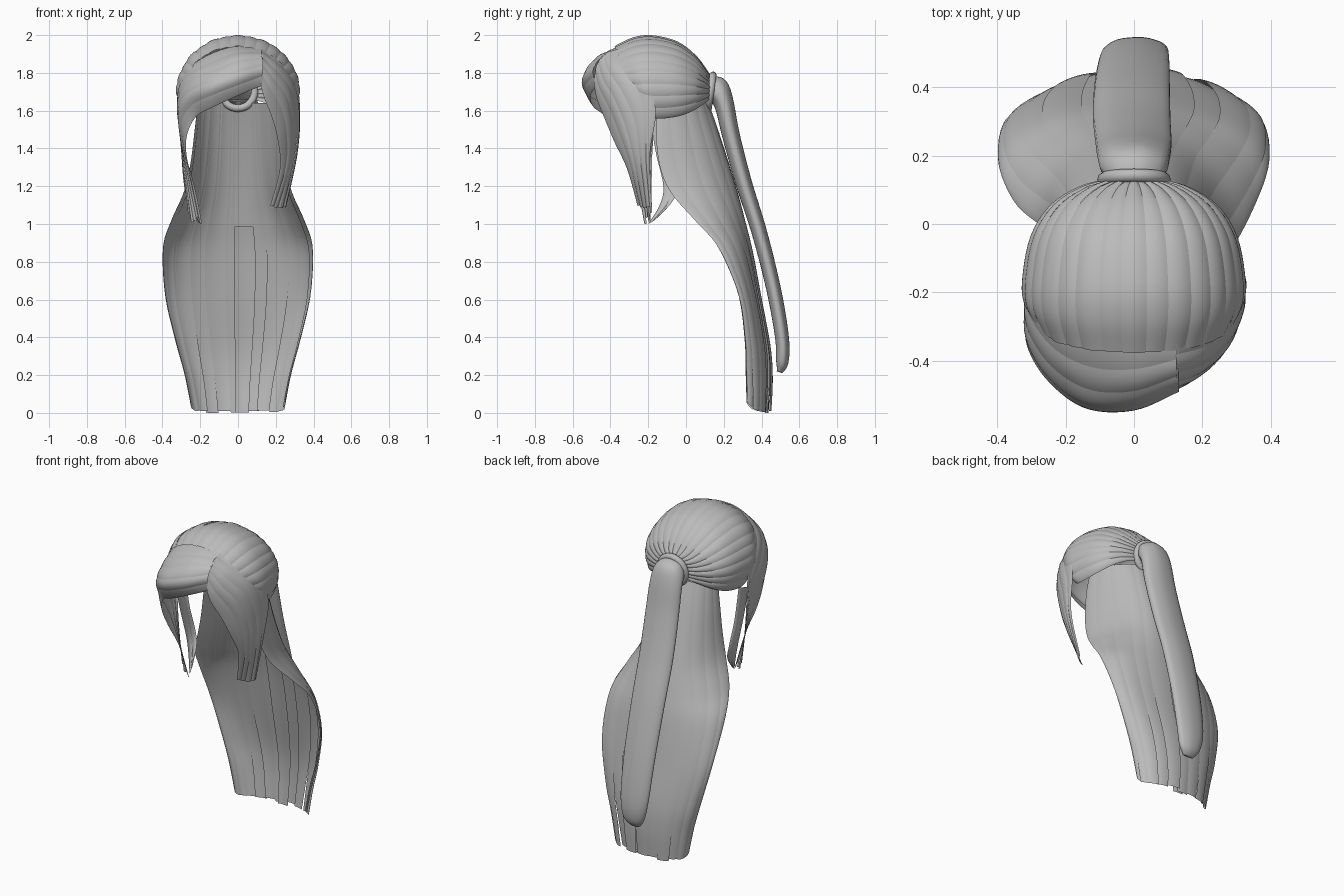
import bpy, bmesh, math, random
from mathutils import Vector

random.seed(4)
if "Cube" in bpy.data.objects:
    bpy.data.objects.remove(bpy.data.objects["Cube"])

hair_grey = bpy.data.materials.new("hair_grey")
hair_grey.use_nodes = True
GREY = (0.5, 0.5, 0.5, 1)
hair_grey.diffuse_color = GREY
hair_grey.node_tree.nodes["Principled BSDF"].inputs["Base Color"].default_value = GREY


def spline(points, t):
    """Smooth curve through tuples of any length, t from 0 to 1."""
    pts = [Vector(p) for p in points]
    last = len(pts) - 1
    s = min(max(t, 0), 1) * last
    i = min(int(s), last - 1)
    f = s - i
    b, c = pts[i], pts[i + 1]
    a = pts[i - 1] if i else b * 2 - c
    d = pts[i + 2] if i + 2 <= last else c * 2 - b
    return b + (c - a) * (f / 2) + (a * 2 - b * 5 + c * 4 - d) * (f * f / 2) \
        + (b * 3 - a - c * 3 + d) * (f ** 3 / 2)


def finish(name, bm):
    mesh = bpy.data.meshes.new(name)
    bm.to_mesh(mesh)
    bm.free()
    mesh.materials.append(hair_grey)
    obj = bpy.data.objects.new(name, mesh)
    bpy.context.collection.objects.link(obj)
    for poly in mesh.polygons:
        poly.use_smooth = True


def away(p):
    """Direction from the middle of the head."""
    return p - Vector((0, -0.1, min(p.z, 1.65)))


def outward(surf, u, v):
    """Surface normal pointing away from the middle of the head."""
    e = 0.01
    n = (surf(u + e, v) - surf(u - e, v)).cross(surf(u, v + e) - surf(u, v - e))
    n.normalize()
    return n if n.dot(away(surf(u, v))) > 0 else -n


def strands(name, surf, count, ridge, v_range=(0, 1), u_range=(0, 1),
            rows=28, cols=6, taper=0.0, ragged=0.0, overlap=0.08, layer=0.0):
    """Cover a surface with rounded, overlapping strands that fan out to their ends."""
    bm = bmesh.new()
    width = (u_range[1] - u_range[0]) / count
    for k in range(count):
        mid = u_range[0] + (k + 0.5) * width
        end = v_range[1] - random.random() * ragged
        lift = random.uniform(0, ridge)
        fan = random.uniform(-layer, layer)
        grid = []
        for i in range(rows + 1):
            f = i / rows
            v = v_range[0] + (end - v_range[0]) * f
            half = width * (0.5 + overlap) * (1 - taper * f ** 4)
            row = []
            for j in range(cols + 1):
                s = 2 * j / cols - 1
                u = min(max(mid + s * half, 0), 1)
                height = ridge * (1 - s * s) + lift + fan * f * f
                row.append(bm.verts.new(surf(u, v) + outward(surf, u, v) * height))
            grid.append(row)
        for a, b in zip(grid, grid[1:]):
            for j in range(cols):
                bm.faces.new((a[j], a[j + 1], b[j + 1], b[j]))
    bmesh.ops.dissolve_degenerate(bm, dist=1e-6, edges=bm.edges)
    bm.normal_update()
    for face in bm.faces:
        if face.normal.dot(away(face.calc_center_median())) < 0:
            face.normal_flip()
    finish(name, bm)


def patch(sections):
    return lambda u, v: spline([spline(s, u) for s in sections], v)


# Combed cap: sections run from the tie to the hairline (y, half width, height)
CAP = [(.125, .075, .08), (.1, .16, .12), (.045, .24, .19), (-.05, .295, .26),
       (-.18, .318, .292), (-.28, .316, .28), (-.375, .285, .235)]


def cap(u, v):
    side = 2 * u - 1
    a = math.radians(119) * side
    y, w, h = spline(CAP, v)
    return Vector((w * math.sin(a), y + 0.18 * v ** 3 * side * side, 1.7 + h * math.cos(a)))


strands("scalp_hair", cap, 19, 0.005, overlap=0.05)

# Long back hair: U-shaped sections (z, half width, rear y, left depth, right depth)
BACK = [(1.64, .21, .115, .26, .13), (1.5, .225, .165, .325, .18),
        (1.3, .25, .23, .37, .24), (1.15, .285, .275, .355, .27),
        (1.0, .35, .315, .27, .25), (.85, .395, .35, .18, .18),
        (.6, .385, .395, .12, .12), (.35, .33, .44, .13, .13),
        (.18, .285, .45, .135, .135), (0, .25, .44, .12, .12)]


def back(u, v):
    a = math.pi * (u - 0.5)
    z, w, y, left, right = spline(BACK, v)
    depth = left if u > 0.5 else right
    z += 0.05 * v * abs(2 * u - 1) ** 6
    return Vector((w * math.sin(a), y - depth * (1 - math.cos(a)), z))


def inner_back(u, v):
    return back(u, v) - outward(back, u, v) * 0.02


strands("back_hair", back, 11, 0.003, rows=40, taper=0.12, ragged=0.01,
        overlap=0.12, layer=0.01)
strands("inner_back_strand", inner_back, 1, 0.004, v_range=(.45, 1), u_range=(.49, .57))

# Swept fringe, running from the parting round into the right lock
FRINGE = [
    [(.13, -.33, 1.925), (.13, -.43, 1.89), (.13, -.485, 1.82), (.12, -.475, 1.73)],
    [(0, -.34, 1.94), (0, -.47, 1.88), (0, -.54, 1.78), (0, -.505, 1.68)],
    [(-.12, -.33, 1.91), (-.13, -.465, 1.83), (-.14, -.535, 1.73), (-.13, -.49, 1.62)],
    [(-.23, -.29, 1.85), (-.24, -.4, 1.78), (-.25, -.455, 1.68), (-.22, -.43, 1.57)],
    [(-.305, -.2, 1.77), (-.312, -.29, 1.7), (-.31, -.35, 1.6), (-.27, -.38, 1.47)],
    [(-.31, -.17, 1.58), (-.31, -.2, 1.53), (-.3, -.26, 1.45), (-.27, -.32, 1.35)],
    [(-.29, -.18, 1.32), (-.28, -.2, 1.29), (-.26, -.23, 1.25), (-.23, -.26, 1.2)],
    [(-.26, -.18, 1.02), (-.24, -.19, 1.01), (-.21, -.2, 1.0), (-.19, -.22, 1.0)]]
strands("fringe_and_right_lock", patch(FRINGE), 5, 0.004, rows=40, taper=0.15, ragged=0.02)

# Second right lock behind it, swinging back and then forward at the tip
REAR_LOCK = [
    [(-.3, -.1, 1.58), (-.31, -.14, 1.57), (-.31, -.19, 1.56)],
    [(-.285, -.08, 1.38), (-.295, -.11, 1.38), (-.295, -.16, 1.38)],
    [(-.27, -.045, 1.22), (-.28, -.08, 1.21), (-.28, -.12, 1.2)],
    [(-.245, -.065, 1.13), (-.25, -.1, 1.11), (-.25, -.14, 1.1)],
    [(-.21, -.165, 1.02), (-.205, -.18, 1.01), (-.2, -.2, 1.0)]]
strands("right_rear_lock", patch(REAR_LOCK), 2, 0.004, ragged=0.02)

# Left lock, from the parting down past the temple
LOCK = [
    [(.12, -.33, 1.93), (.12, -.42, 1.9), (.12, -.47, 1.84), (.12, -.485, 1.73)],
    [(.22, -.3, 1.87), (.21, -.39, 1.82), (.185, -.445, 1.75), (.14, -.47, 1.66)],
    [(.3, -.22, 1.78), (.285, -.32, 1.72), (.25, -.39, 1.65), (.18, -.43, 1.56)],
    [(.325, -.16, 1.6), (.315, -.25, 1.56), (.28, -.33, 1.5), (.21, -.38, 1.44)],
    [(.31, -.19, 1.37), (.3, -.23, 1.35), (.27, -.28, 1.32), (.22, -.31, 1.29)],
    [(.25, -.18, 1.09), (.24, -.2, 1.08), (.2, -.23, 1.08), (.165, -.25, 1.08)]]
strands("left_lock", patch(LOCK), 5, 0.004, rows=36, taper=0.1, ragged=0.02)

# Ponytail: flattened tube (x, y, z, half width, half thickness)
TAIL = [(0, .12, 1.7, .07, .07), (0, .16, 1.71, .095, .07), (0, .2, 1.64, .105, .052),
        (0, .238, 1.47, .11, .046), (-.005, .305, 1.22, .112, .043),
        (-.005, .39, .95, .11, .04), (0, .465, .65, .104, .038),
        (.005, .508, .4, .094, .036), (.01, .51, .27, .072, .032),
        (.01, .495, .215, .035, .015)]
bm = bmesh.new()
rings = []
for i in range(49):
    t = i / 48
    x, y, z, w, d = spline(TAIL, t)
    step = spline(TAIL, min(t + .01, 1)) - spline(TAIL, max(t - .01, 0))
    across = Vector((0, -step[2], step[1])).normalized()
    ring = []
    for j in range(28):
        a = math.tau * j / 28
        bump = 1 + 0.025 * abs(math.sin(3.5 * a))
        ring.append(bm.verts.new(Vector((x + w * bump * math.cos(a), y, z))
                                 + across * d * bump * math.sin(a)))
    rings.append(ring)
for a, b in zip(rings, rings[1:]):
    for j in range(28):
        bm.faces.new((a[j], a[j - 1], b[j - 1], b[j]))
for ring in (rings[0], rings[-1]):
    bm.faces.new(ring)
bmesh.ops.recalc_face_normals(bm, faces=bm.faces)
finish("ponytail", bm)

# Hair tie
bpy.ops.mesh.primitive_torus_add(major_radius=.088, minor_radius=.02, major_segments=32,
                                 minor_segments=10, location=(0, .13, 1.7),
                                 rotation=(math.radians(82), 0, 0))
tie = bpy.context.object
tie.name = "hair_tie"
tie.data.materials.append(hair_grey)
bpy.ops.object.shade_smooth()
